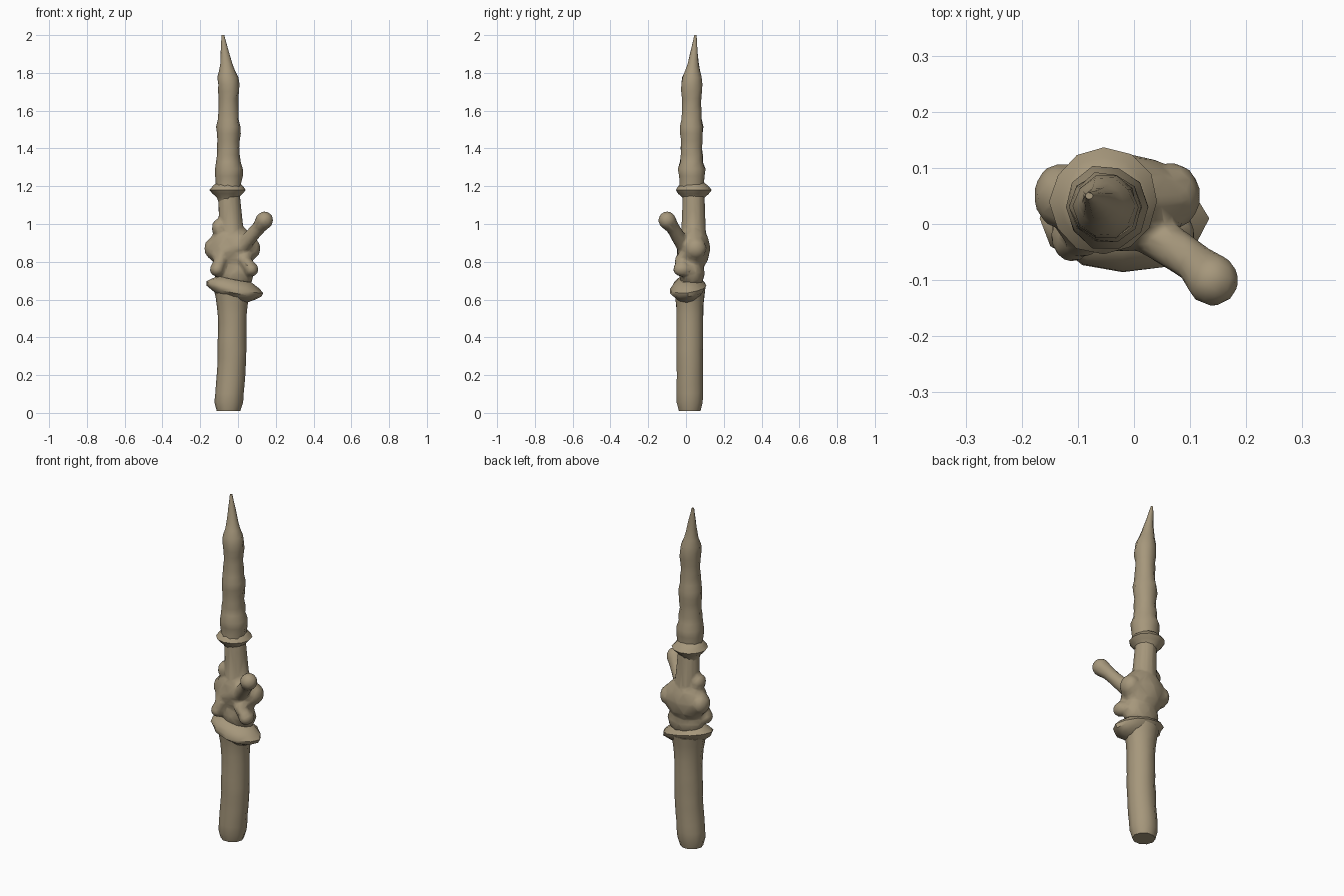
import bpy, bmesh, math, random
from mathutils import Matrix, Vector

random.seed(4)
cube = bpy.data.objects.get("Cube")
if cube:
    bpy.data.objects.remove(cube, do_unlink=True)

bone = bpy.data.materials.new("old bone")
bone.use_nodes = True
color = (0.38, 0.31, 0.2, 1)
bone.diffuse_color = color
shader = bone.node_tree.nodes["Principled BSDF"]
shader.inputs["Base Color"].default_value = color
shader.inputs["Roughness"].default_value = 0.9


def finish(bm, name, angle=50):
    bmesh.ops.recalc_face_normals(bm, faces=bm.faces)
    mesh = bpy.data.meshes.new(name)
    bm.to_mesh(mesh)
    bm.free()
    mesh.materials.append(bone)
    part = bpy.data.objects.new(name, mesh)
    bpy.context.collection.objects.link(part)
    bpy.ops.object.select_all(action='DESELECT')
    part.select_set(True)
    bpy.context.view_layer.objects.active = part
    bpy.ops.object.shade_smooth_by_angle(angle=math.radians(angle))
    return part


def bump(z, peak, width):
    """Smooth hill of height one around a peak."""
    return math.exp(-((z - peak) / width) ** 2)


def shaft(name, bottom, top, steps, center, radii, sides=10, tilt=(0, 0), rough=0.03):
    """Skin a column whose center and radii follow rules of the height."""
    bm = bmesh.new()
    rings = []
    for step in range(steps + 1):
        z = bottom + (top - bottom) * step / steps
        cx, cy = center(z)
        rx, ry = radii(z)
        ring = []
        for side in range(sides):
            turn = math.tau * side / sides
            wobble = random.uniform(1 - rough, 1 + rough)
            dx = rx * math.cos(turn) * wobble
            dy = ry * math.sin(turn) * wobble
            dz = tilt[0] * dx + tilt[1] * dy
            ring.append(bm.verts.new((cx + dx, cy + dy, z + dz)))
        rings.append(ring)
    for low, high in zip(rings, rings[1:]):
        for side in range(sides):
            after = (side + 1) % sides
            bm.faces.new((low[side], low[after], high[after], high[side]))
    bm.faces.new(rings[0])
    bm.faces.new(rings[-1])
    return finish(bm, name)


def blob(bm, center, size):
    place = Matrix.Translation(center) @ Matrix.Diagonal((*size, 1))
    bmesh.ops.create_icosphere(bm, subdivisions=2, radius=1, matrix=place)


def limb(bm, start, end, start_radius, end_radius):
    """Tapered segment with rounded ends."""
    along = end - start
    place = Matrix.Translation((start + end) / 2) @ along.to_track_quat('Z', 'Y').to_matrix().to_4x4()
    bmesh.ops.create_cone(bm, cap_ends=True, segments=12, radius1=start_radius,
                          radius2=end_radius, depth=along.length, matrix=place)
    blob(bm, start, [start_radius] * 3)
    blob(bm, end, [end_radius] * 3)


# Forearm grip: slightly bent, rounded at the foot, flared under the wrist
def grip_center(z):
    return -0.03 - 0.02 * bump(z, 0, 0.2), 0.02


def grip_radii(z):
    foot = 0.015 * bump(z, 0, 0.03)
    flare = 0.03 * bump(z, 0.7, 0.1)
    return 0.076 - foot + flare, 0.073 - foot + flare / 2


shaft("forearm_grip", 0.01, 0.66, 14, grip_center, grip_radii, rough=0.02)


# Lopsided wrist collar
def collar_radii(z):
    swell = bump(z, 0.66, 0.05)
    return 0.05 + 0.1 * swell, 0.03 + 0.07 * swell


shaft("wrist_collar", 0.6, 0.71, 5, lambda z: (-0.02, 0.01), collar_radii,
      sides=12, tilt=(-0.2, 0.1), rough=0.05)

# Clenched hand: palm and forearm core
bm = bmesh.new()
core = Vector((-0.03, 0.04, 0.87))
blob(bm, core, (0.13, 0.09, 0.13))
blob(bm, (-0.02, 0.03, 0.74), (0.11, 0.07, 0.09))
limb(bm, core, Vector((-0.05, 0.04, 1.2)), 0.07, 0.056)
blob(bm, (-0.1, 0.03, 0.98), (0.04, 0.05, 0.05))

# Knuckles and curled fingers on both edges of the palm
for side in (-1, 1):
    knuckle = Vector((-0.03 + 0.1 * side, 0.05, 0.87))
    fold = Vector((-0.03 + 0.06 * side, -0.03, 0.81))
    fingertip = Vector((-0.02 + 0.09 * side, -0.02, 0.76))
    blob(bm, knuckle, (0.05, 0.06, 0.06))
    blob(bm, fingertip, (0.04, 0.05, 0.04))
    limb(bm, knuckle, fold, 0.04, 0.03)
    limb(bm, fold, fingertip, 0.03, 0.04)

# Raised thumb with a knob at its tip
thumb_heel = Vector((-0.08, -0.02, 0.85))
thumb_root = Vector((0.02, -0.01, 0.88))
thumb_neck = Vector((0.11, -0.07, 0.98))
thumb_tip = Vector((0.14, -0.1, 1.02))
limb(bm, thumb_heel, thumb_root, 0.03, 0.04)
limb(bm, thumb_root, thumb_neck, 0.04, 0.036)
limb(bm, thumb_neck, thumb_tip, 0.036, 0.048)

hand = finish(bm, "clenched_hand")
merge = hand.modifiers.new("merge", 'REMESH')
merge.mode = 'VOXEL'
merge.voxel_size = 0.009
merge.use_smooth_shade = True
soften = hand.modifiers.new("soften", 'SMOOTH')
soften.iterations = 3
facet = hand.modifiers.new("facet", 'DECIMATE')
facet.ratio = 0.12


# Ring at the root of the blade
def ring_radii(z):
    radius = 0.05 + 0.046 * bump(z, 1.18, 0.03)
    return radius, radius


shaft("blade_ring", 1.12, 1.22, 5, lambda z: (-0.054, 0.04), ring_radii, sides=12)


# Knobbly blade: slow taper, knots along it and a leaning point
def point(z):
    return max(0, (z - 1.75) / 0.25)


def blade_center(z):
    return -0.05 - 0.03 * point(z), 0.03 + 0.02 * point(z)


def blade_radii(z):
    taper = 0.065 - 0.03 * (z - 1.2) - 0.034 * point(z)
    knots = sum(bump(z, knot, 0.03) for knot in (1.28, 1.5, 1.72, 1.78))
    root = bump(z, 1.25, 0.08)
    radius = taper + 0.01 * knots + 0.004 * root
    return radius, radius * (1 - 0.15 * point(z))


shaft("knobbly_blade", 1.18, 2, 22, blade_center, blade_radii, rough=0.05)
